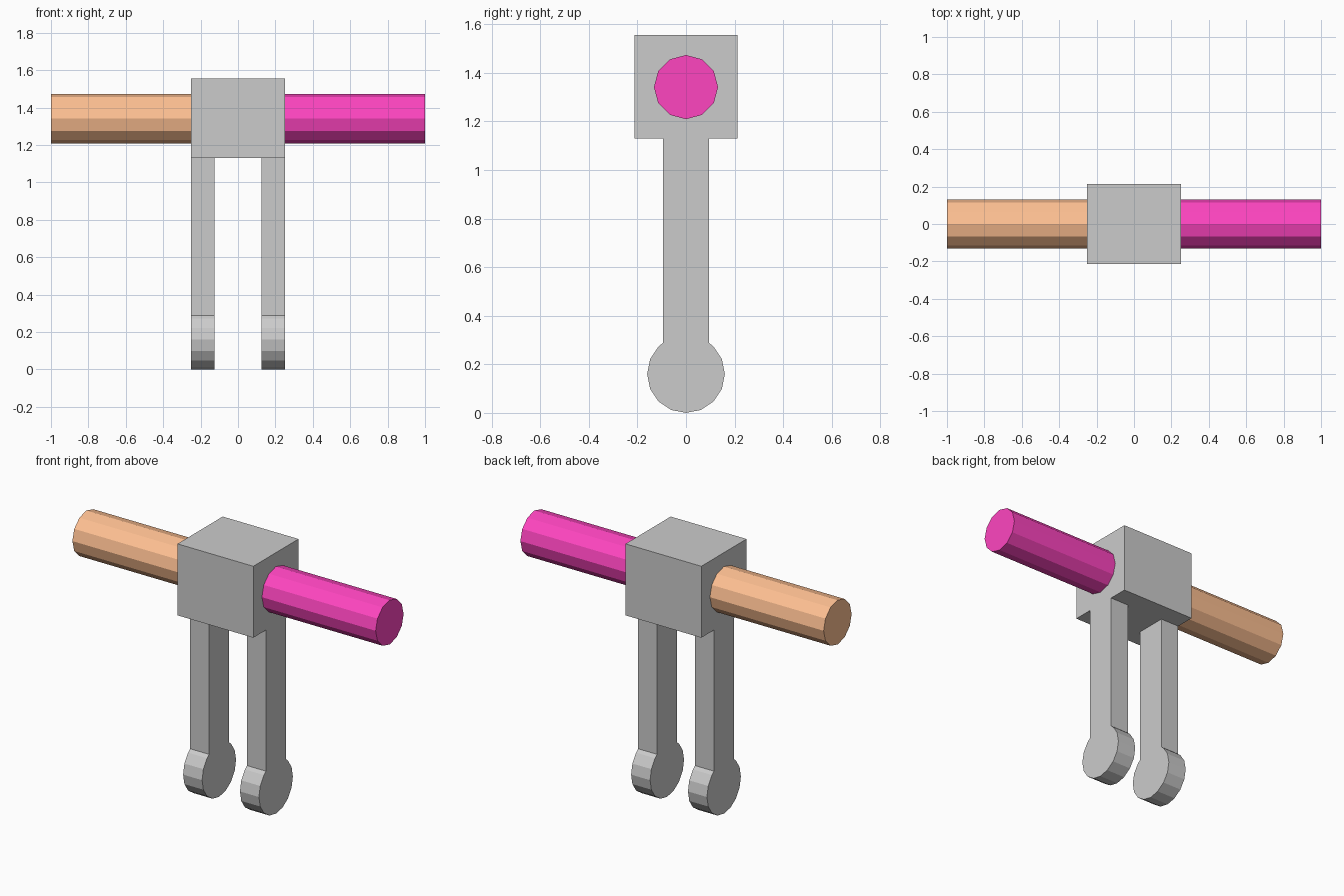
import bpy, bmesh
from math import sin, cos, pi, radians

if "Cube" in bpy.data.objects:
    bpy.data.objects.remove(bpy.data.objects["Cube"])


def extruded(name, profile, x0, x1, color=None):
    """Extrude a closed (y, z) profile along x from x0 to x1."""
    bm = bmesh.new()
    face = bm.faces.new([bm.verts.new((x0, y, z)) for y, z in profile])
    res = bmesh.ops.extrude_face_region(bm, geom=[face])
    moved = [g for g in res["geom"] if isinstance(g, bmesh.types.BMVert)]
    bmesh.ops.translate(bm, verts=moved, vec=(x1 - x0, 0, 0))
    bmesh.ops.recalc_face_normals(bm, faces=bm.faces)
    mesh = bpy.data.meshes.new(name)
    bm.to_mesh(mesh)
    bm.free()
    obj = bpy.data.objects.new(name, mesh)
    bpy.context.collection.objects.link(obj)
    if color:
        mat = bpy.data.materials.new(name + "_color")
        mat.diffuse_color = (*color, 1)
        mat.use_nodes = True
        mat.node_tree.nodes["Principled BSDF"].inputs["Base Color"].default_value = mat.diffuse_color
        mesh.materials.append(mat)
    return obj


def arc(radius, zc, sides, first, last):
    """Points of a regular polygon, numbered anticlockwise from the top."""
    step = 2 * pi / sides
    return [(-radius * sin(i * step), zc + radius * cos(i * step))
            for i in range(first, last + 1)]


# Central block
TOP, BOTTOM = 1.556, 1.13
extruded("block", [(-0.213, BOTTOM), (0.213, BOTTOM), (0.213, TOP), (-0.213, TOP)],
         -0.25, 0.25)

# Round arms, one colour per side
rod = arc(0.132, 1.341, 12, 0, 11)
extruded("left_arm", rod, -1.0, -0.25, (1.0, 0.53, 0.29))
extruded("right_arm", rod, 0.25, 1.0, (1.0, 0.06, 0.53))

# Legs: straight bar ending in a 16-sided round foot
leg = ([(0.094, BOTTOM), (-0.094, BOTTOM), (-0.094, 0.289)]
       + arc(0.16, 0.16, 16, 2, 14)
       + [(0.094, 0.289)])
for name, side in (("left_leg", -1), ("right_leg", 1)):
    extruded(name, leg, side * 0.125, side * 0.25)
